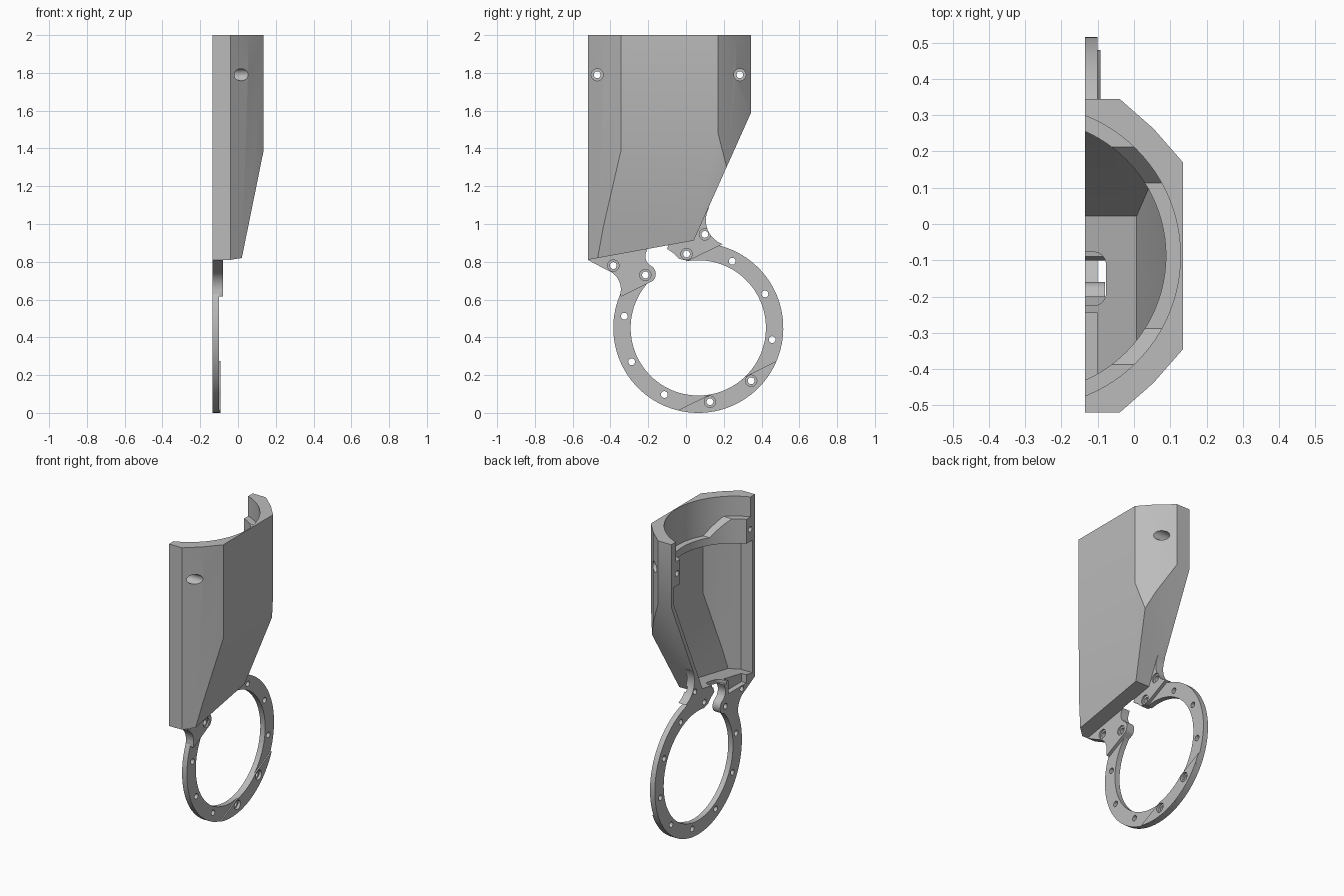
import bpy, bmesh
from math import sin, cos, radians
from mathutils import Vector

if "Cube" in bpy.data.objects:
    bpy.data.objects.remove(bpy.data.objects["Cube"])

grey = bpy.data.materials.new("plain_grey")
grey.use_nodes = True
grey.diffuse_color = (0.5, 0.5, 0.5, 1)
grey.node_tree.nodes["Principled BSDF"].inputs["Base Color"].default_value = (0.5, 0.5, 0.5, 1)

MID_Y = -0.0875      # middle of the housing
SPLIT = -0.135       # flat mating plane
RING = (0.065, 0.45) # ring centre in y, z


def arc(centre, r, a, b, n=16):
    steps = [radians(a + (b - a) * i / n) for i in range(n + 1)]
    return [(centre[0] + r * cos(t), centre[1] + r * sin(t)) for t in steps]


def circle(centre, r, n=24):
    return arc(centre, r, 0, 360, n)[:-1]


def prism(name, outlines, axis, lo, hi, planes=()):
    """Extrude outlines along x or z, then trim away everything beyond the planes."""
    bm = bmesh.new()
    for pts in outlines:
        place = (lambda p: (lo, *p)) if axis == "x" else (lambda p: (*p, lo))
        face = bm.faces.new([bm.verts.new(place(p)) for p in pts])
        ext = bmesh.ops.extrude_face_region(bm, geom=[face])
        move = Vector((hi - lo, 0, 0)) if axis == "x" else Vector((0, 0, hi - lo))
        verts = [v for v in ext["geom"] if isinstance(v, bmesh.types.BMVert)]
        bmesh.ops.translate(bm, verts=verts, vec=move)
    for co, no in planes:
        bmesh.ops.bisect_plane(bm, geom=bm.verts[:] + bm.edges[:] + bm.faces[:],
                               plane_co=co, plane_no=no, clear_outer=True)
        bmesh.ops.holes_fill(bm, edges=[e for e in bm.edges if e.is_boundary], sides=0)
    bmesh.ops.recalc_face_normals(bm, faces=bm.faces[:])
    mesh = bpy.data.meshes.new(name)
    bm.to_mesh(mesh)
    bm.free()
    mesh.materials.append(grey)
    obj = bpy.data.objects.new(name, mesh)
    bpy.context.scene.collection.objects.link(obj)
    return obj


def cut(obj, cutters):
    for c in cutters:
        mod = obj.modifiers.new("cut", "BOOLEAN")
        mod.operation, mod.solver, mod.object = "DIFFERENCE", "EXACT", c
    bpy.context.view_layer.update()
    deps = bpy.context.evaluated_depsgraph_get()
    mesh = bpy.data.meshes.new_from_object(obj.evaluated_get(deps))
    obj.modifiers.clear()
    obj.data = mesh


def section(t, back_x):
    """Chamfered half section, inset by t."""
    h, x = 0.4325 - t, 0.135 - t
    half = [(back_x, h), (-0.04 - 0.414 * t, h), (0.053 - 0.7 * t, 0.351 - 0.7 * t),
            (x, 0.2575 - 0.414 * t)]
    return [(px, MID_Y + y) for px, y in half] + [(px, MID_Y - y) for px, y in reversed(half)]


def trims(t, side_t):
    """Sloping back, sloping side and slanted bottom planes, inset by t."""
    slant = Vector((0, 1, 0.182))
    back = Vector((0, 0.67, -0.30)).normalized()
    side = slant.cross(Vector((0.115, 0, 0.544))).normalized()
    bottom = Vector((0, 0.182, -1)).normalized()
    return [(Vector((0, 0.34, 1.58)) - back * t, back),
            (Vector((0.135, 0, 1.449)) - side * side_t, side),
            (Vector((0, 0, 0.905)) - bottom * t, bottom)]


# Housing and the cutters that hollow it
housing = prism("housing_shell", [section(0, SPLIT)], "z", 0.5, 2.0, trims(0, 0))
cavity = prism("cavity_cutter", [section(0.025, -0.4)], "z", 0.5, 1.71, trims(0.027, 0.018))
bore_centre = (-0.287, MID_Y)
bore = prism("bore_cutter", [circle(bore_centre, 0.375, 96)], "z", 1.65, 2.1)
recess = prism("recess_cutter", [circle(bore_centre, 0.415, 96)], "z", 1.87, 2.1)
# Lower recess stops at sloped shoulders beside the screw bosses
shoulders = [((0, MID_Y + s * 0.2, 1.76), (0, s * 0.11, -0.1)) for s in (-1, 1)]
ledge = prism("ledge_cutter", [circle(bore_centre, 0.415, 96)], "z", 1.76, 1.95, shoulders)
floor_slot = prism("slot_cutter", [
    [(-0.2, -0.225), *arc((-0.112, -0.19), 0.035, -90, 0, 6),
     *arc((-0.112, -0.112), 0.035, 0, 90, 6), (-0.2, -0.077)]], "z", 0.8, 1.0)
pocket = prism("pocket_cutter", [[(-0.2, -0.43), (-0.1, -0.43), (-0.1, -0.245), (-0.2, -0.245)]],
               "z", 0.8, 1.0)

# Ring and its thickened lower segment
ring = prism("mounting_ring", [arc(RING, 0.45, 132, 460, 110) + arc(RING, 0.358, 460, 132, 110)],
             "x", SPLIT, -0.1)
pad = prism("ring_pad", [arc(RING, 0.45, -104, -23, 28) + arc(RING, 0.358, -46, -80, 12)],
            "x", -0.125, -0.092)

# Arms joining the ring to the housing
front_arm = prism("front_arm", [
    [(-0.52, 0.81), (-0.5, 0.822), (-0.2, 0.875)]
    + arc((-0.155, 0.83), 0.06, 160, 232, 10)
    + arc((-0.21, 0.735), 0.05, 50, -45, 10)
    + [(-0.345, 0.615)]
    + arc((-0.45, 0.655), 0.105, -12, 70, 12)], "x", SPLIT, -0.08)
rear_arm = prism("rear_arm", [
    [(0.01, 0.805), (-0.035, 0.815), (-0.065, 0.845), (-0.1, 0.868), (-0.09, 0.9),
     (0.025, 0.92), (0.1, 1.085)]
    + arc((0.24, 1.02), 0.135, 150, 250, 16)], "x", SPLIT, -0.08)

# Screw holes: ten round the ring, two in the arms, two in the housing
ring_holes = [arc(RING, 0.396, a, a, 1)[0] for a in range(27, 387, 36)]
arm_holes = [(-0.385, 0.78), (0.1, 0.945)]
body_holes = [(-0.47, 1.79), (0.285, 1.79)]
holes = prism("hole_cutter", [circle(p, 0.018) for p in ring_holes + arm_holes + body_holes],
              "x", -0.2, 0.3)
sunk = [p for p in ring_holes if abs(p[1] - 0.79) < 0.08 and p[0] < 0.1] + arm_holes
arm_sinks = prism("arm_sink_cutter", [circle(p, 0.03) for p in sunk], "x", -0.09, 0.0)
low = [p for p in ring_holes if p[0] > 0.1 and p[1] < 0.2]
ring_sinks = prism("ring_sink_cutter", [circle(p, 0.03) for p in low], "x", -0.11, 0.0)
body_sinks = prism("body_sink_cutter", [circle(p, 0.032) for p in body_holes], "x", -0.06, 0.3)

cut(housing, [cavity, bore, recess, ledge, floor_slot, pocket, holes, body_sinks])
cut(ring, [holes, ring_sinks])
cut(pad, [holes, ring_sinks])
cut(front_arm, [pocket, holes, arm_sinks])
cut(rear_arm, [holes, arm_sinks])

for c in (cavity, bore, recess, ledge, floor_slot, pocket, holes, arm_sinks, ring_sinks, body_sinks):
    bpy.data.objects.remove(c)

# Smooth the curves, keep the corners sharp
bpy.ops.object.select_all(action="DESELECT")
for obj in (housing, ring, pad, front_arm, rear_arm):
    obj.select_set(True)
bpy.context.view_layer.objects.active = housing
bpy.ops.object.shade_smooth_by_angle(angle=radians(30))
